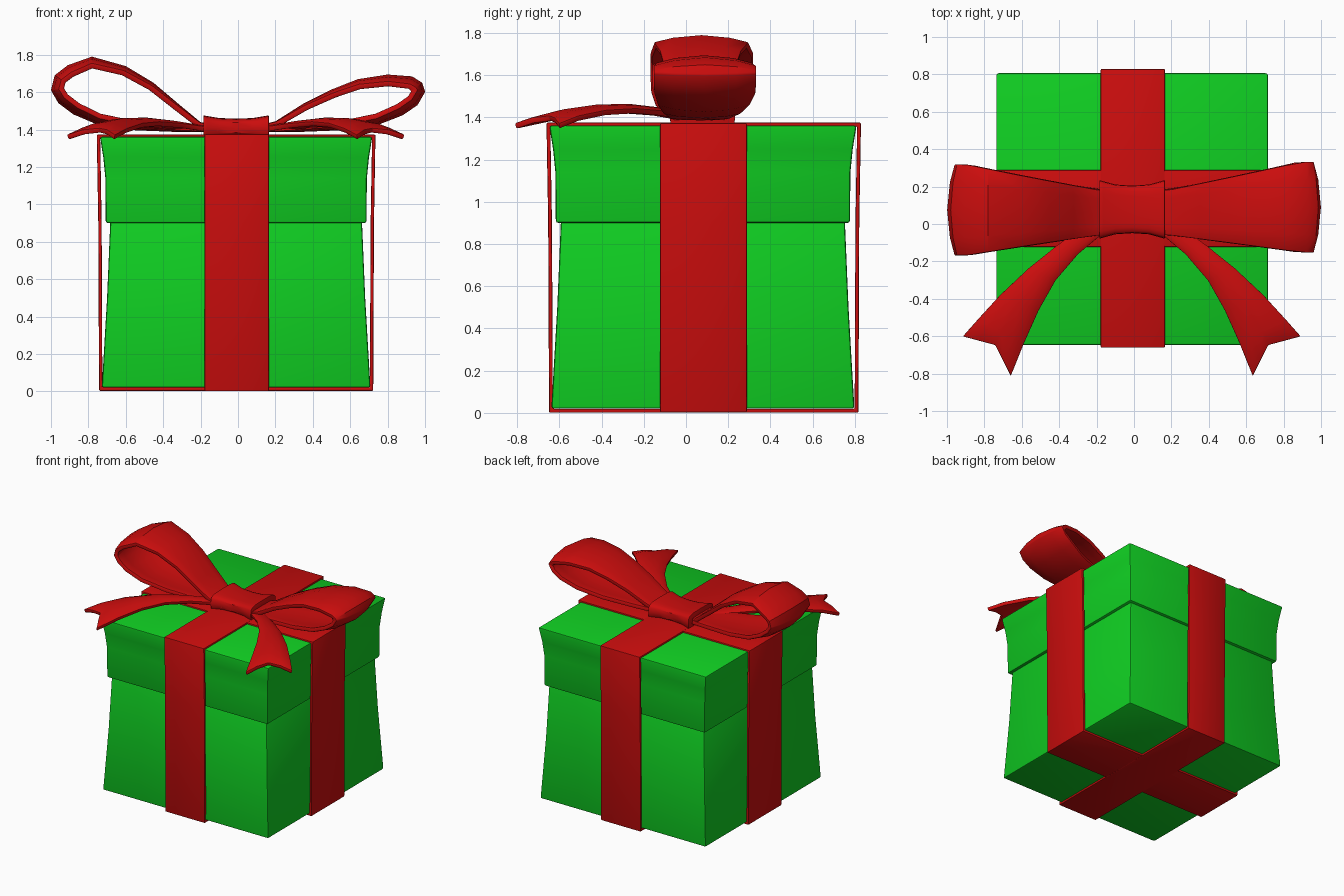
import bpy
import bmesh
import math
from mathutils import Vector

if "Cube" in bpy.data.objects:
    bpy.data.objects.remove(bpy.data.objects["Cube"])


def material(name, colour):
    mat = bpy.data.materials.new(name)
    mat.use_nodes = True
    mat.diffuse_color = colour
    mat.node_tree.nodes["Principled BSDF"].inputs["Base Color"].default_value = colour
    return mat


GREEN = material("wrapping green", (0.005, 0.62, 0.016, 1))
RED = material("ribbon red", (0.6, 0.004, 0.004, 1))
CX, CY = -0.01, 0.08  # centre of the box


def grid_object(name, rows, mat, closed_u=False, closed_v=False, caps=False,
                thickness=0, bevel=0, angle=35):
    """Skin rows of points, then optionally thicken and bevel the result."""
    bm = bmesh.new()
    grid = [[bm.verts.new(p) for p in row] for row in rows]
    n, m = len(grid), len(grid[0])
    for i in range(n if closed_u else n - 1):
        for j in range(m if closed_v else m - 1):
            a, b = grid[i], grid[(i + 1) % n]
            k = (j + 1) % m
            bm.faces.new((a[j], a[k], b[k], b[j]))
    if caps:
        bm.faces.new(grid[0])
        bm.faces.new(grid[-1])
    bmesh.ops.recalc_face_normals(bm, faces=bm.faces)
    mesh = bpy.data.meshes.new(name)
    bm.to_mesh(mesh)
    bm.free()
    mesh.materials.append(mat)
    obj = bpy.data.objects.new(name, mesh)
    bpy.context.collection.objects.link(obj)
    bpy.ops.object.select_all(action="DESELECT")
    obj.select_set(True)
    bpy.context.view_layer.objects.active = obj
    if thickness:
        mod = obj.modifiers.new("thickness", "SOLIDIFY")
        mod.thickness, mod.offset, mod.use_even_offset = thickness, 0, True
        bpy.ops.object.modifier_apply(modifier=mod.name)
    if bevel:
        mod = obj.modifiers.new("soft edges", "BEVEL")
        mod.width, mod.segments = bevel, 2
        mod.limit_method, mod.angle_limit = "ANGLE", math.radians(40)
        bpy.ops.object.modifier_apply(modifier=mod.name)
    bpy.ops.object.shade_smooth_by_angle(angle=math.radians(angle))
    return obj


def square_stack(name, levels):
    """Stack of squares, each given as height and half width."""
    rows = [[(CX + sx * h, CY + sy * h, z) for sx, sy in
             ((-1, -1), (1, -1), (1, 1), (-1, 1))] for z, h in levels]
    grid_object(name, rows, GREEN, closed_v=True, caps=True, bevel=0.012)


# Box and lid
square_stack("box_body", [(0.02, 0.718), (0.5, 0.69), (0.93, 0.672)])
square_stack("box_lid", [(0.9, 0.697), (1.14, 0.699), (1.25, 0.71), (1.362, 0.728)])


# Flat ribbon bands around the box
def band(name, lo, hi, along_x, inset):
    side = [(0.724, 0.01 + inset), (0.728, 0.9), (0.736, 1.366 - inset)]
    path = side + [(-h, z) for h, z in reversed(side)]
    if along_x:
        rows = [[(CX + h, y, z) for y in (lo, hi)] for h, z in path]
    else:
        rows = [[(x, CY + 0.004 + h, z) for x in (lo, hi)] for h, z in path]
    grid_object(name, rows, RED, closed_u=True, thickness=0.018, bevel=0.006)


band("front_back_band", -0.178, 0.166, False, 0)
band("side_band", -0.123, 0.288, True, 0.002)


# Bow loops: a widening ribbon bent round in a side profile
def bow_loop(name, side, profile, shift):
    pts = [Vector(p) for p in profile]
    rows = []
    for i, p in enumerate(pts):
        t = (pts[min(i + 1, len(pts) - 1)] - pts[max(i - 1, 0)]).normalized()
        normal = Vector((-t.y, t.x))
        grow = max(0, min(1, (p.x - 0.15) / 0.75))
        half = 0.115 + 0.125 * grow
        row = []
        for s in (-1, -0.6, 0, 0.6, 1):
            q = p - normal * (0.016 + 0.04 * grow * s * s)
            row.append((side * q.x, 0.06 + shift * grow + s * half, q.y))
        rows.append(row)
    grid_object(name, rows, RED, thickness=0.03, bevel=0.006, angle=30)


bow_loop("right_bow_loop", -1,
         [(0.1, 1.42), (0.2, 1.44), (0.32, 1.54), (0.45, 1.65), (0.6, 1.74),
          (0.78, 1.79), (0.91, 1.745), (0.98, 1.69), (1.0, 1.61), (0.96, 1.54),
          (0.88, 1.48), (0.75, 1.425), (0.55, 1.395), (0.3, 1.385), (0.1, 1.385)], 0.015)
bow_loop("left_bow_loop", 1,
         [(0.1, 1.42), (0.2, 1.445), (0.35, 1.54), (0.5, 1.615), (0.64, 1.67),
          (0.8, 1.695), (0.93, 1.685), (0.985, 1.65), (1.0, 1.6), (0.96, 1.53),
          (0.88, 1.475), (0.75, 1.425), (0.55, 1.395), (0.3, 1.385), (0.1, 1.385)], 0.03)


# Ribbon tails: outer edge, inner edge, middle height and edge droop
TAIL = [((0.12, 0.08), (0.07, -0.03), 1.40, 0.0),
        ((0.28, -0.03), (0.18, -0.07), 1.415, 0.01),
        ((0.40, -0.12), (0.29, -0.16), 1.435, 0.015),
        ((0.55, -0.24), (0.41, -0.30), 1.45, 0.02),
        ((0.70, -0.38), (0.50, -0.46), 1.447, 0.025),
        ((0.82, -0.51), (0.58, -0.64), 1.425, 0.03),
        ((0.90, -0.60), (0.648, -0.81), 1.395, 0.036)]


def tail(name, side):
    rows = []
    for i, (outer, inner, z, droop) in enumerate(TAIL):
        row = []
        for t in (0, 0.25, 0.5, 0.75, 1):
            p = Vector(outer).lerp(Vector(inner), t)
            edge = abs(2 * t - 1)
            if i == len(TAIL) - 1:  # notched end
                p += Vector((-0.045, 0.06)) * (1 - edge)
            row.append((-0.012 + side * p.x, p.y, z - droop * edge ** 2))
        rows.append(row)
    grid_object(name, rows, RED, thickness=0.028, bevel=0.006, angle=30)


tail("right_tail", -1)
tail("left_tail", 1)

# Knot: a rounded sleeve flaring at both ends
knot_rows = []
for x, flare in ((-0.185, 1), (-0.165, 0.8), (-0.1, 0.2), (-0.01, 0),
                 (0.08, 0.2), (0.145, 0.8), (0.165, 1)):
    row = []
    for k in range(20):
        a = 2 * math.pi * k / 20
        c, s = math.cos(a), math.sin(a)
        y = 0.078 + (0.127 + 0.03 * flare) * math.copysign(abs(c) ** 0.5, c)
        z = 1.41 + (0.048 + 0.018 * flare) * math.copysign(abs(s) ** 0.5, s)
        row.append((x, y, z))
    knot_rows.append(row)
grid_object("bow_knot", knot_rows, RED, closed_v=True, caps=True, bevel=0.005)
